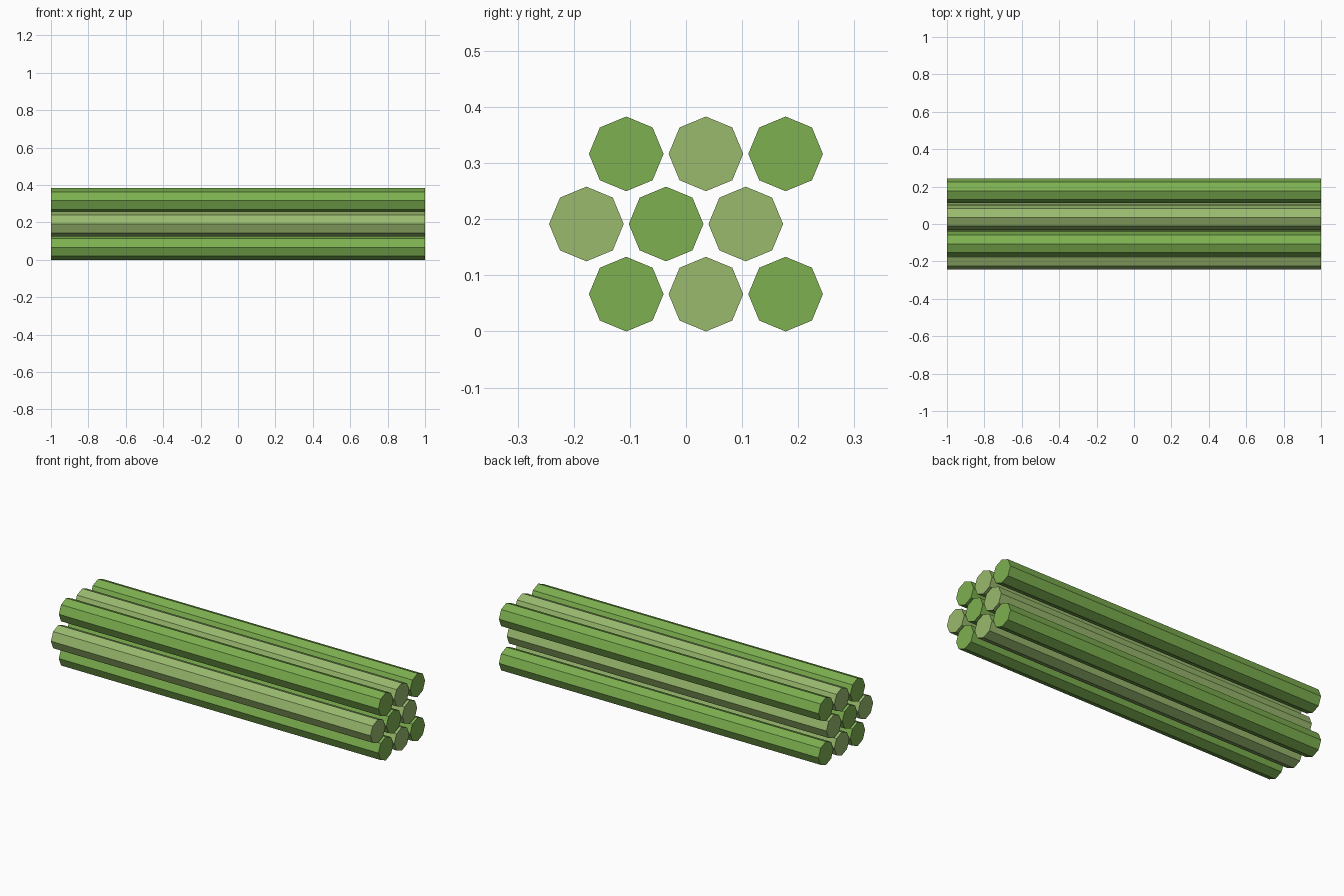
import bpy
import math

if "Cube" in bpy.data.objects:
    bpy.data.objects.remove(bpy.data.objects["Cube"])

RADIUS = 0.0665
SPACING = 0.142
ROW_HEIGHT = 0.125


def make_material(name, color):
    mat = bpy.data.materials.new(name)
    mat.diffuse_color = (*color, 1.0)
    mat.use_nodes = True
    mat.node_tree.nodes["Principled BSDF"].inputs["Base Color"].default_value = mat.diffuse_color
    return mat


dark_green = make_material("fresh_green", (0.205, 0.434, 0.080))
light_green = make_material("pale_green", (0.320, 0.490, 0.155))


# One eight-sided stalk lying along x
def add_stalk(name, y, z, mat):
    bpy.ops.mesh.primitive_cylinder_add(
        vertices=8, radius=RADIUS, depth=2.0,
        location=(0, y, z), rotation=(0, math.pi / 2, 0))
    stalk = bpy.context.object
    bpy.ops.object.transform_apply(location=False, rotation=True, scale=False)
    stalk.name = name
    stalk.data.materials.append(mat)


# Three staggered rows of three, alternating in colour
for row in range(3):
    shift = -SPACING / 4 if row == 1 else SPACING / 4
    for col in range(3):
        mat = dark_green if (row + col) % 2 == 0 else light_green
        add_stalk(f"stalk_{row + 1}_{col + 1}",
                  (col - 1) * SPACING + shift,
                  RADIUS + row * ROW_HEIGHT, mat)
